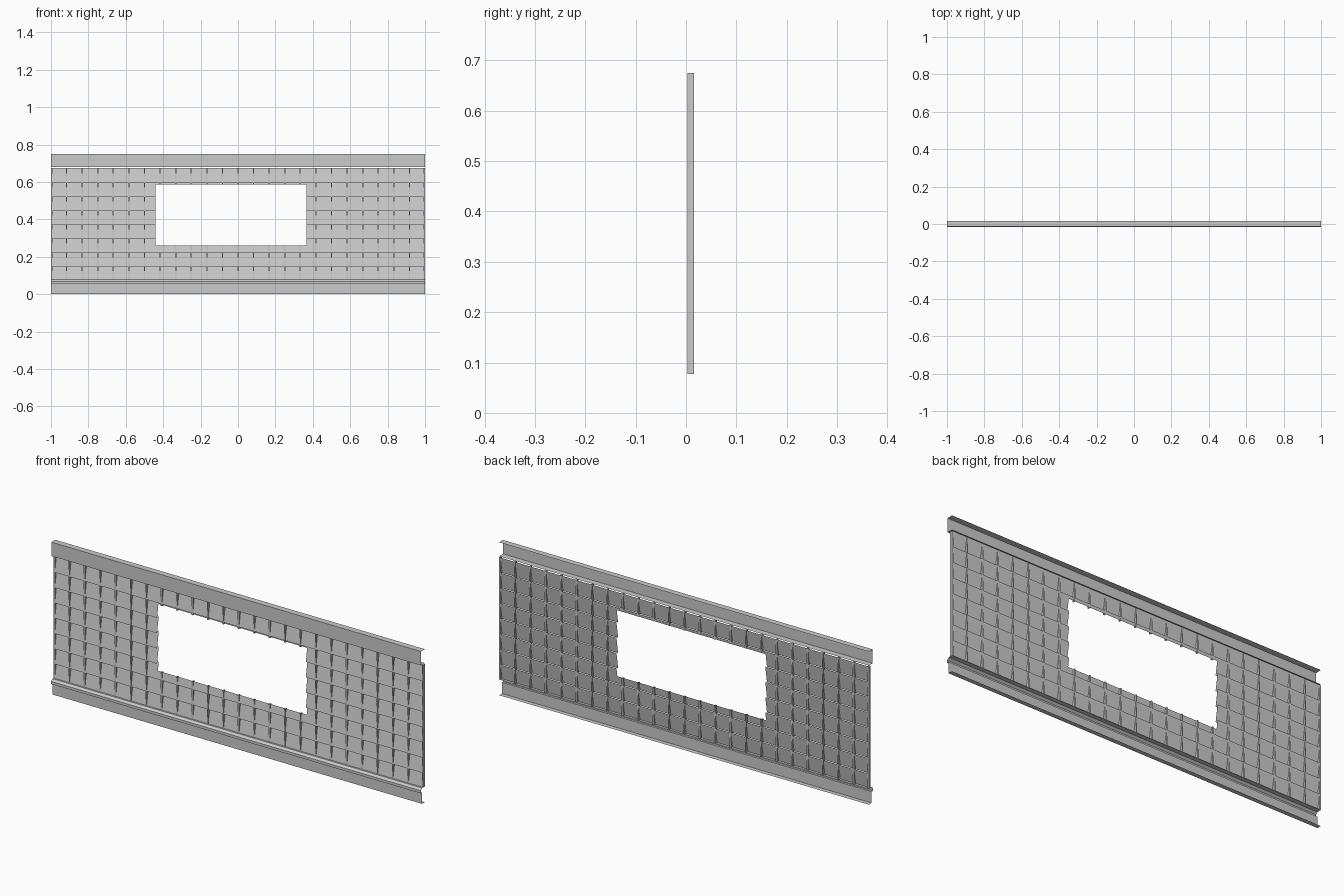
import bpy, bmesh
from mathutils import Vector

if "Cube" in bpy.data.objects:
    bpy.data.objects.remove(bpy.data.objects["Cube"])

Z0, Z1 = 0.077, 0.675          # grille height range
YF, YB = 0.003, 0.016          # grille front / back
ROWS, COLS = 8, 24
WIN = (-0.44, 0.365, 0.26, 0.585)   # window x0, x1, z0, z1


def finish(bm, name):
    me = bpy.data.meshes.new(name)
    bm.to_mesh(me)
    bm.free()
    ob = bpy.data.objects.new(name, me)
    bpy.context.collection.objects.link(ob)
    return ob


def extrude_profile(bm, pts, x0, x1):
    """Sweep an open (y, z) profile along x as folded sheet metal."""
    a = [bm.verts.new((x0, y, z)) for y, z in pts]
    b = [bm.verts.new((x1, y, z)) for y, z in pts]
    for i in range(len(pts) - 1):
        bm.faces.new((a[i], a[i + 1], b[i + 1], b[i]))


def cut_window(bm):
    """Slice along the window borders and remove what lies inside."""
    x0, x1, z0, z1 = WIN
    for co, no in (((x0, 0, 0), (1, 0, 0)), ((x1, 0, 0), (1, 0, 0)),
                   ((0, 0, z0), (0, 0, 1)), ((0, 0, z1), (0, 0, 1))):
        bmesh.ops.bisect_plane(bm, geom=bm.verts[:] + bm.edges[:] + bm.faces[:],
                               plane_co=Vector(co), plane_no=Vector(no))
    inside = []
    for f in bm.faces:
        c = f.calc_center_median()
        if x0 < c.x < x1 and z0 < c.z < z1:
            inside.append(f)
    bmesh.ops.delete(bm, geom=inside, context='FACES')


# Top rail: channel open to the back
bm = bmesh.new()
extrude_profile(bm, [(0.016, 0.748), (-0.014, 0.748), (-0.014, 0.68), (0.016, 0.68)], -1, 1)
finish(bm, "top_rail")

# Bottom rail: channel with a drip ledge along its upper front
bm = bmesh.new()
extrude_profile(bm, [(0.016, 0), (-0.006, 0), (-0.006, 0.055), (-0.016, 0.055),
                     (-0.016, 0.068), (-0.006, 0.077), (0.016, 0.077)], -1, 1)
finish(bm, "bottom_rail")

# Louvre slats, leaning back at the top
bm = bmesh.new()
pitch = (Z1 - Z0) / ROWS
for r in range(ROWS):
    zb = Z0 + r * pitch
    lap = 0.005 if r else 0
    extrude_profile(bm, [(YF, zb - lap), (YB, zb + pitch)], -1, 1)
cut_window(bm)
finish(bm, "louvre_slats")

# Upright fins between the slats
bm = bmesh.new()
W = 0.007
for c in range(COLS + 1):
    x = max(-1 + W / 2, min(1 - W / 2, -1 + c * 2 / COLS))
    ret = bmesh.ops.create_cube(bm, size=1)
    for v in ret["verts"]:
        v.co = (x + v.co.x * W, (YF + YB) / 2 + v.co.y * (YB - YF),
                (Z0 + Z1) / 2 + v.co.z * (Z1 - Z0))
cut_window(bm)
finish(bm, "upright_fins")
